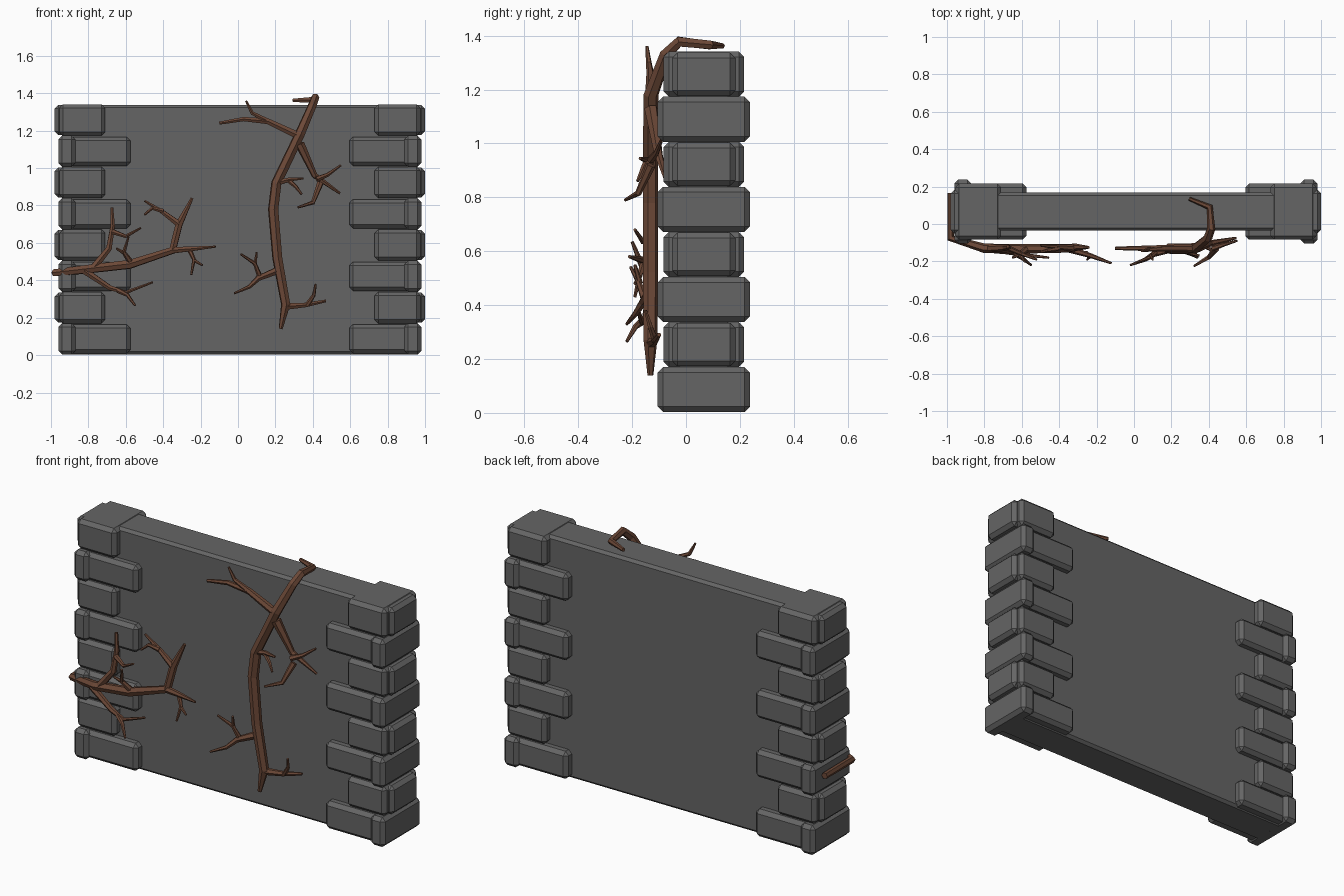
import bpy, bmesh

def material(name, rgb):
    m = bpy.data.materials.new(name)
    m.diffuse_color = (*rgb, 1)
    return m

STONE = material("grey stone", (0.130, 0.130, 0.130))
BARK = material("brown bark", (0.150, 0.065, 0.038))
CX, CY = 0.01, 0.066          # centre line of the masonry

def block(name, x0, x1, half_y, z0, z1, bevel):
    """Chamfered stone box, symmetric about the wall's mid plane."""
    bm = bmesh.new()
    bmesh.ops.create_cube(bm, size=1)
    for v in bm.verts:
        v.co.x = (x0 + x1) / 2 + v.co.x * abs(x1 - x0)
        v.co.y = CY + v.co.y * 2 * half_y
        v.co.z = (z0 + z1) / 2 + v.co.z * (z1 - z0)
    bmesh.ops.bevel(bm, geom=bm.edges[:], offset=bevel, segments=1, affect='EDGES')
    me = bpy.data.meshes.new(name)
    bm.to_mesh(me)
    bm.free()
    me.materials.append(STONE)
    ob = bpy.data.objects.new(name, me)
    bpy.context.collection.objects.link(ob)
    return ob

# Wall slab
block("wall_slab", CX - 0.95, CX + 0.95, 0.102, 0.003, 1.338, 0.015)

# Corner stones: eight courses, long and short alternating, both ends
PITCH = 0.1672
for side, label in ((-1, "left"), (1, "right")):
    for i in range(8):
        z0 = 0.003 + i * PITCH
        z1 = z0 + PITCH
        if i % 2 == 0:
            parts = [("long_stone", 0.585, 0.95, 0.15, 0.006), ("end_stone", 0.88, 0.97, 0.171, 0.0)]
        else:
            parts = [("short_stone", 0.72, 0.965, 0.15, 0.0), ("core_stone", 0.85, 0.99, 0.117, 0.003)]
        for name, a, b, hy, gap in parts:
            block(f"{label}_{name}_{i}", CX + side * a, CX + side * b, hy, z0 + gap, z1 - gap, 0.02)

def vine(name, strands):
    """Six-sided tapering tubes; each point is (x, y, z, radius)."""
    cu = bpy.data.curves.new(name, 'CURVE')
    cu.dimensions = '3D'
    cu.bevel_depth = 1.0
    cu.bevel_resolution = 1
    cu.use_fill_caps = True
    for pts in strands:
        s = cu.splines.new('POLY')
        s.points.add(len(pts) - 1)
        s.use_smooth = False
        for p, (x, y, z, r) in zip(s.points, pts):
            p.co = (x, y, z, 1)
            p.radius = r
    cu.materials.append(BARK)
    ob = bpy.data.objects.new(name, cu)
    bpy.context.collection.objects.link(ob)
    bpy.ops.object.select_all(action='DESELECT')
    ob.select_set(True)
    bpy.context.view_layer.objects.active = ob
    bpy.ops.object.convert(target='MESH')

def twig(*pts, y0=-0.13, y1=-0.13, r0=0.019, r1=0.006):
    """Side branch from front-view (x, z) points, depth and radius blended along it."""
    n = len(pts) - 1
    return [(x, y0 + (y1 - y0) * i / n, z, r0 + (r1 - r0) * i / n) for i, (x, z) in enumerate(pts)]

# Tall vine hooked over the top of the wall
vine("tall_vine_stem", [[
    (0.295, 0.135, 1.362, 0.010), (0.405, 0.09, 1.365, 0.018), (0.413, -0.025, 1.378, 0.022),
    (0.395, -0.075, 1.33, 0.024), (0.33, -0.13, 1.18, 0.028), (0.205, -0.132, 0.92, 0.029),
    (0.188, -0.132, 0.78, 0.029), (0.21, -0.132, 0.52, 0.028), (0.255, -0.132, 0.27, 0.026),
    (0.228, -0.132, 0.14, 0.011)]])
vine("tall_vine_twigs", [
    twig((0.33, 1.17), (0.16, 1.25), (0.03, 1.262), (-0.10, 1.24), r0=0.022, r1=0.009),
    twig((0.17, 1.245), (0.075, 1.295), (0.043, 1.36), y1=-0.145, r0=0.016),
    twig((0.33, 1.13), (0.41, 0.96), (0.545, 0.865), y1=-0.075, r0=0.026, r1=0.007),
    twig((0.42, 0.94), (0.48, 0.965), (0.55, 1.015), y1=-0.09, r0=0.016),
    twig((0.44, 0.92), (0.40, 0.815), (0.32, 0.79), y1=-0.225, r0=0.018),
    twig((0.205, 0.92), (0.28, 0.94), (0.35, 0.945), y1=-0.17, r0=0.018),
    twig((0.27, 0.935), (0.31, 0.90), (0.34, 0.86), y0=-0.145, y1=-0.18, r0=0.014),
    twig((0.205, 0.45), (0.107, 0.41), (0.06, 0.365), (-0.02, 0.33), y1=-0.22, r0=0.021),
    twig((0.12, 0.41), (0.09, 0.49), (0.015, 0.54), y0=-0.15, y1=-0.205, r0=0.015),
    twig((0.09, 0.48), (0.10, 0.55), y0=-0.17, y1=-0.19, r0=0.011),
    twig((0.255, 0.26), (0.36, 0.268), (0.47, 0.29), y1=-0.10, r0=0.02, r1=0.008),
    twig((0.37, 0.268), (0.405, 0.32), (0.415, 0.38), y0=-0.115, y1=-0.15, r0=0.014),
])

# Side vine wrapped around the left end of the wall
vine("side_vine_stem", [[
    (-0.98, 0.165, 0.44, 0.018), (-0.98, -0.075, 0.44, 0.021), (-0.80, -0.13, 0.46, 0.025),
    (-0.58, -0.132, 0.485, 0.026), (-0.35, -0.13, 0.56, 0.023), (-0.315, -0.125, 0.70, 0.021),
    (-0.245, -0.125, 0.84, 0.008)]])
vine("side_vine_twigs", [
    twig((-0.315, 0.70), (-0.41, 0.77), (-0.50, 0.825), y1=-0.115, r0=0.019),
    twig((-0.40, 0.77), (-0.46, 0.785), (-0.50, 0.75), y1=-0.15, r0=0.014),
    twig((-0.36, 0.56), (-0.23, 0.57), (-0.12, 0.58), y1=-0.21, r0=0.02),
    twig((-0.26, 0.565), (-0.235, 0.51), (-0.25, 0.43), y0=-0.155, y1=-0.19, r0=0.014),
    twig((-0.24, 0.51), (-0.19, 0.48), y0=-0.17, y1=-0.19, r0=0.010),
    twig((-0.77, 0.47), (-0.69, 0.57), (-0.67, 0.69), (-0.675, 0.79), y1=-0.12, r0=0.022, r1=0.009),
    twig((-0.67, 0.66), (-0.60, 0.635), (-0.52, 0.68), y1=-0.19, r0=0.015),
    twig((-0.57, 0.49), (-0.61, 0.55), (-0.585, 0.635), y1=-0.20, r0=0.018),
    twig((-0.60, 0.54), (-0.65, 0.57), y0=-0.16, y1=-0.18, r0=0.011),
    twig((-0.82, 0.45), (-0.685, 0.36), (-0.60, 0.335), (-0.455, 0.39), y1=-0.18, r0=0.02),
    twig((-0.64, 0.345), (-0.59, 0.32), (-0.55, 0.265), y0=-0.155, y1=-0.22, r0=0.015),
])
